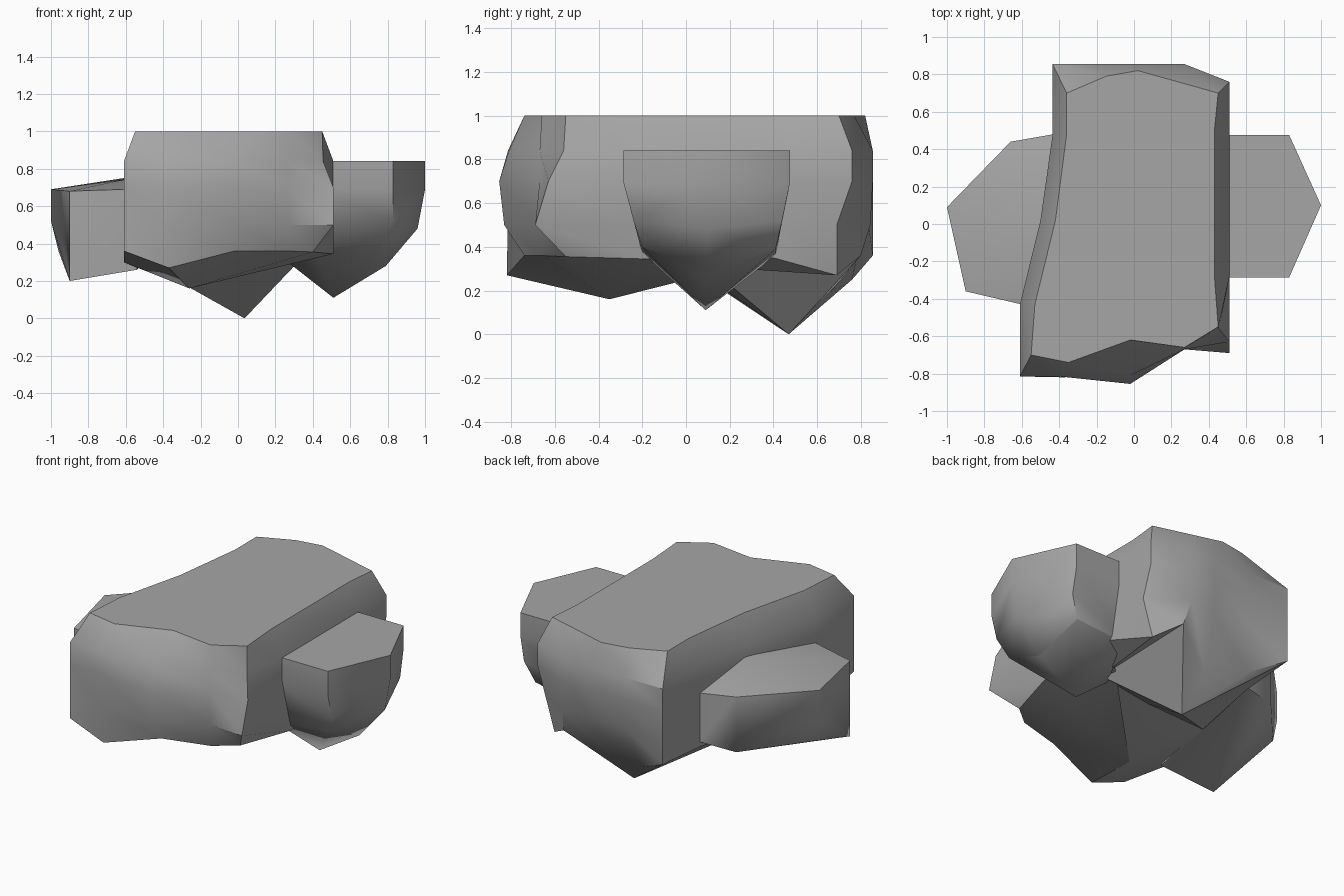
import bpy
import bmesh
import math
from mathutils import Vector

cube = bpy.data.objects.get("Cube")
if cube:
    bpy.data.objects.remove(cube, do_unlink=True)

# Single stone colour
stone = bpy.data.materials.new("stone_grey")
stone.use_nodes = True
grey = (.38, .38, .38, 1)
stone.diffuse_color = grey
stone.node_tree.nodes["Principled BSDF"].inputs["Base Color"].default_value = grey


def finish(bm, name, smooth_angle):
    """Turn a bmesh into a named stone object with sharp creases kept."""
    bmesh.ops.recalc_face_normals(bm, faces=bm.faces)
    mesh = bpy.data.meshes.new(name)
    bm.to_mesh(mesh)
    bm.free()
    mesh.materials.append(stone)
    obj = bpy.data.objects.new(name, mesh)
    bpy.context.collection.objects.link(obj)
    bpy.ops.object.select_all(action="DESELECT")
    obj.select_set(True)
    bpy.context.view_layer.objects.active = obj
    bpy.ops.object.shade_smooth_by_angle(angle=math.radians(smooth_angle))


def faceted_rock(name, points):
    """Chiselled lump: the convex hull of a handful of corner points."""
    bm = bmesh.new()
    for point in points:
        bm.verts.new(point)
    hull = bmesh.ops.convex_hull(bm, input=bm.verts)
    inside = {g for g in hull["geom_interior"] if isinstance(g, bmesh.types.BMVert)}
    bmesh.ops.delete(bm, geom=list(inside), context="VERTS")
    bmesh.ops.dissolve_limit(bm, angle_limit=math.radians(1),
                             verts=bm.verts, edges=bm.edges)
    finish(bm, name, 60)


def fan(bm, tip, border):
    """Cone of triangles from a tip to a closed border."""
    apex = bm.verts.new(tip)
    for a, b in zip(border, border[1:] + border[:1]):
        bm.faces.new((a, b, apex))


# Main rock: level top outline, widest outline and uneven bottom rim
top_outline = [(-.55, -.7), (-.35, -.74), (-.02, -.62), (.27, -.66), (.45, -.55),
               (.43, -.28), (.43, .5), (.45, .7), (.2, .77), (.02, .82), (-.15, .79),
               (-.36, .7), (-.36, .48), (-.42, .02), (-.53, -.43)]
wide_outline = [(-.61, -.815), (-.4, -.815), (-.02, -.855), (.27, -.67), (.51, -.63),
                (.51, -.28), (.51, .5), (.51, .76), (.27, .855), (.1, .855),
                (-.17, .855), (-.435, .855), (-.435, .48), (-.5, .02), (-.61, -.43)]
bottom_rim = [(-.61, -.815, .36), (-.37, -.82, .27), (-.02, -.74, .36),
              (.27, -.66, .36), (.4, -.55, .355), (.51, -.2, .345), (.51, .4, .35),
              (.44, .69, .27), (.3, .8, .36), (.02, .66, .19), (-.22, .76, .25),
              (-.435, .855, .36), (-.435, .48, .33), (-.5, .02, .3), (-.61, -.43, .3)]
top_ring = [Vector((x, y, 1)) for x, y in top_outline]
shoulder = [Vector((x, y, .84)) for x, y in wide_outline]
belly = [Vector((x, y, .7)) for x, y in wide_outline]
rim = [Vector(point) for point in bottom_rim]
waist = []
for wide, low in zip(belly, rim):
    point = wide.lerp(low, .2)
    point.z = .5
    waist.append(point)

# Bends in the front face and in the two corners on the left
shoulder[2].y = -.81
shoulder[4].xy = (.455, -.56)
waist[4].xy = (.51, -.69)
waist[7].xy = (.51, .69)

bm = bmesh.new()
loops = [[bm.verts.new(point) for point in ring]
         for ring in (top_ring, shoulder, belly, waist, rim)]
for upper, lower in zip(loops, loops[1:]):
    for i in range(len(upper)):
        bm.faces.new((upper[i - 1], lower[i - 1], lower[i], upper[i]))
bm.faces.new(loops[0])

# Underside: two hanging points parted by a shallow saddle
edge = loops[-1]
saddle = [bm.verts.new((-.05, .07, .28)), bm.verts.new((.33, .1, .31))]
fan(bm, (.035, .47, 0), edge[8:14] + saddle)
fan(bm, (-.26, -.35, .16), edge[13:] + edge[:7] + saddle[::-1])
for a, b in zip(edge[6:8], edge[7:9]):
    bm.faces.new((a, b, saddle[1]))
finish(bm, "main_rock", 35)

# Side rock on the left: flat hexagonal top over a sloping lower edge
side_outline = [(.4, -.285), (.83, -.285), (1, .1), (.83, .475), (.4, .475)]
lower_edge = [(.77, -.2, .4), (.79, .09, .28), (.77, .41, .39),
              (.4, -.2, .37), (.4, .41, .36)]
side_body = [(x, y, z) for x, y in side_outline for z in (.84, .69)]
side_body += [(.96, .1, .48), (.83, -.24, .52), (.83, .44, .52)]
faceted_rock("left_side_rock", side_body + lower_edge)

# Hanging point under the left side rock
faceted_rock("left_side_point", lower_edge + [(.51, .09, .11), (.28, .09, .29)])

# Side rock on the right: blunt wedge with a top rising toward the main rock
faceted_rock("right_side_rock",
             [(-.9, -.36, .68), (-1, .09, .69), (-.66, .44, .69), (-.43, .48, .67),
              (-.6, -.43, .69), (-.48, .1, .77), (-1, .09, .52), (-.96, .1, .36),
              (-.9, -.36, .2), (-.66, .44, .34), (-.43, .48, .36),
              (-.54, -.4, .26)])
